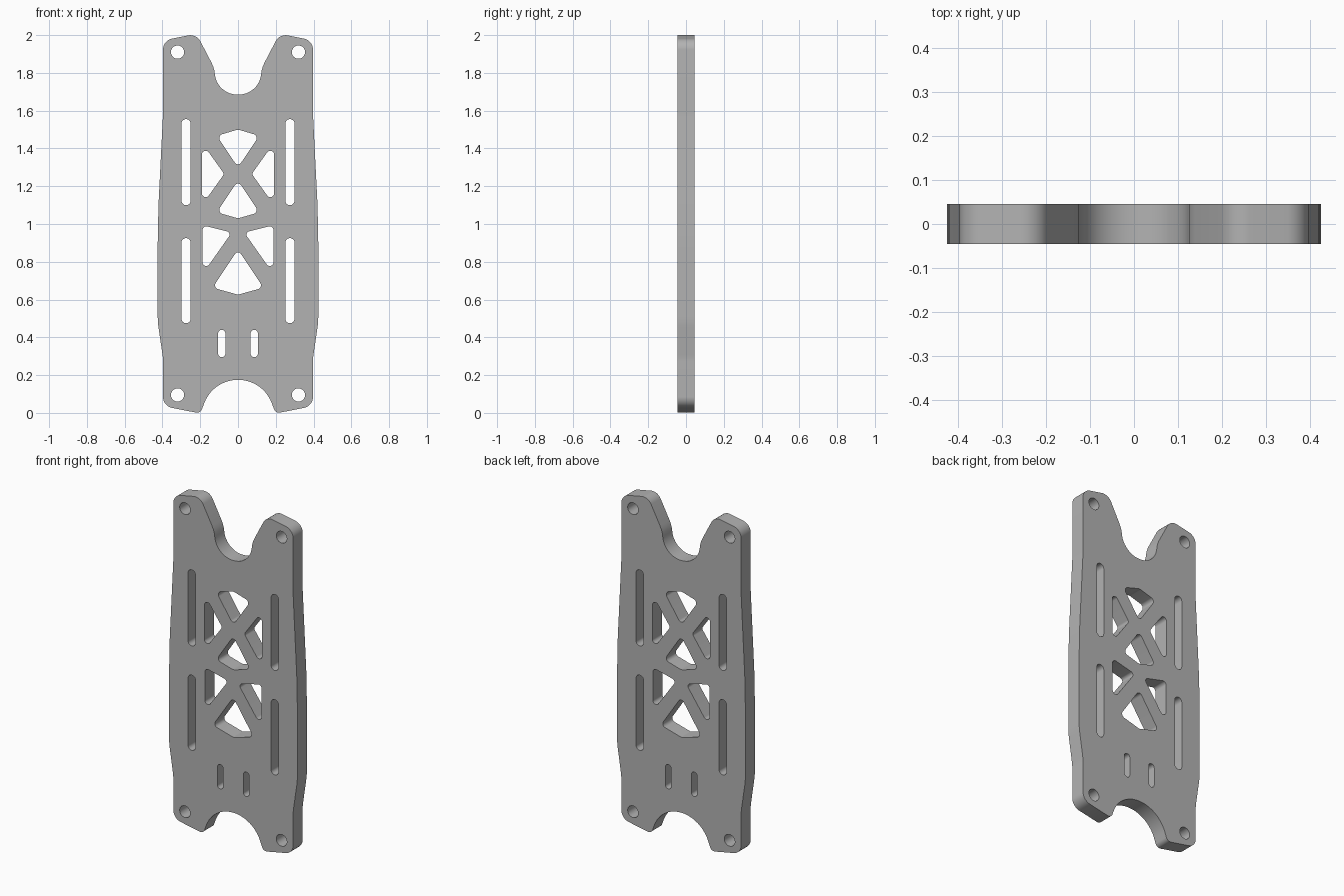
import bpy
from math import pi, cos, sin, radians
from mathutils import Vector

cube = bpy.data.objects.get("Cube")
if cube:
    bpy.data.objects.remove(cube)

THICKNESS = 0.09

metal = bpy.data.materials.new("plain_grey")
metal.use_nodes = True
grey = (0.45, 0.45, 0.45, 1)
metal.diffuse_color = grey
metal.node_tree.nodes["Principled BSDF"].inputs["Base Color"].default_value = grey


def rounded(corners):
    """Closed loop of points from (x, z, fillet radius) corners."""
    loop = []
    for i, (x, z, r) in enumerate(corners):
        p = Vector((x, z))
        a = (Vector(corners[i - 1][:2]) - p).normalized()
        b = (Vector(corners[(i + 1) % len(corners)][:2]) - p).normalized()
        half = a.angle(b) / 2
        if r == 0 or half > radians(89.5):
            loop.append(p)
            continue
        centre = p + (a + b).normalized() * (r / sin(half))
        start = p + a * (r * cos(half) / sin(half)) - centre
        end = p + b * (r * cos(half) / sin(half)) - centre
        sweep = pi - 2 * half
        steps = max(3, round(sweep / radians(7)))
        for k in range(steps + 1):
            t = k / steps
            loop.append(centre + (start * sin((1 - t) * sweep) + end * sin(t * sweep)) / sin(sweep))
    return loop


def mirrored(half):
    """Complete a half profile that starts and ends on the centre line."""
    return half + [(-x, z, r) for x, z, r in reversed(half) if x > 0]


def slot(x, z0, z1, w):
    r = w / 2 - 0.0005
    return [(x - w / 2, z0, r), (x + w / 2, z0, r), (x + w / 2, z1, r), (x - w / 2, z1, r)]


def circle(x, z, r):
    return [Vector((x + r * cos(k * pi / 16), z + r * sin(k * pi / 16))) for k in range(32)]


# Outer edge: top notch, top lobe, bulging side, foot, bottom arch
outline = mirrored([
    (0, 1.685, 0), (0.115, 1.685, 0.12), (0.125, 1.825, 0.15), (0.22, 2.007, 0.06),
    (0.397, 1.972, 0.06), (0.397, 1.58, 0.8), (0.421, 1.1, 1.5), (0.425, 0.9, 1),
    (0.425, 0.48, 0.4), (0.397, 0.29, 0.25), (0.397, 0.036, 0.06),
    (0.199, -0.003, 0.03), (0.133, 0.175, 0.19), (0, 0.175, 0)])
loops = [rounded(outline)]

# Central truss windows
for half in ([(0, 1.30, 0.02), (0.112, 1.467, 0.022), (0, 1.5, 0.04)],
             [(0, 1.23, 0.02), (0.112, 1.062, 0.022), (0, 1.03, 0.04)],
             [(0, 0.865, 0.02), (0.135, 0.663, 0.022), (0, 0.626, 0.02)]):
    loops.append(rounded(mirrored(half)))

# Paired windows, slots and screw holes
for s in (1, -1):
    for shape in ([(0.073, 1.265, 0.02), (0.191, 1.43, 0.02), (0.191, 1.10, 0.02)],
                  [(0.033, 0.955, 0.018), (0.188, 0.993, 0.02), (0.188, 0.735, 0.02)],
                  slot(0.275, 1.10, 1.555, 0.048),
                  slot(0.275, 0.475, 0.925, 0.048),
                  slot(0.086, 0.295, 0.44, 0.038)):
        loops.append(rounded([(s * x, z, r) for x, z, r in shape]))
    for z in (1.91, 0.095):
        loops.append(circle(s * 0.32, z, 0.035))

# Filled flat curve given thickness
curve = bpy.data.curves.new("plate_profile", "CURVE")
curve.dimensions = "2D"
curve.fill_mode = "BOTH"
curve.extrude = THICKNESS / 2
for loop in loops:
    spline = curve.splines.new("POLY")
    spline.points.add(len(loop) - 1)
    for point, p in zip(spline.points, loop):
        point.co = (p.x, p.y, 0, 1)
    spline.use_cyclic_u = True
curve.materials.append(metal)

plate = bpy.data.objects.new("mounting_plate", curve)
bpy.context.collection.objects.link(plate)
plate.rotation_euler.x = pi / 2
for other in bpy.context.selected_objects:
    other.select_set(False)
plate.select_set(True)
bpy.context.view_layer.objects.active = plate

# Turn into a welded mesh with crisp rims and smooth rounded walls
bpy.ops.object.convert(target="MESH")
plate = bpy.context.view_layer.objects.active
bpy.ops.object.mode_set(mode="EDIT")
bpy.ops.mesh.select_all(action="SELECT")
bpy.ops.mesh.remove_doubles(threshold=0.0001)
bpy.ops.mesh.normals_make_consistent(inside=False)
bpy.ops.object.mode_set(mode="OBJECT")
bpy.ops.object.shade_smooth_by_angle(angle=radians(30))
